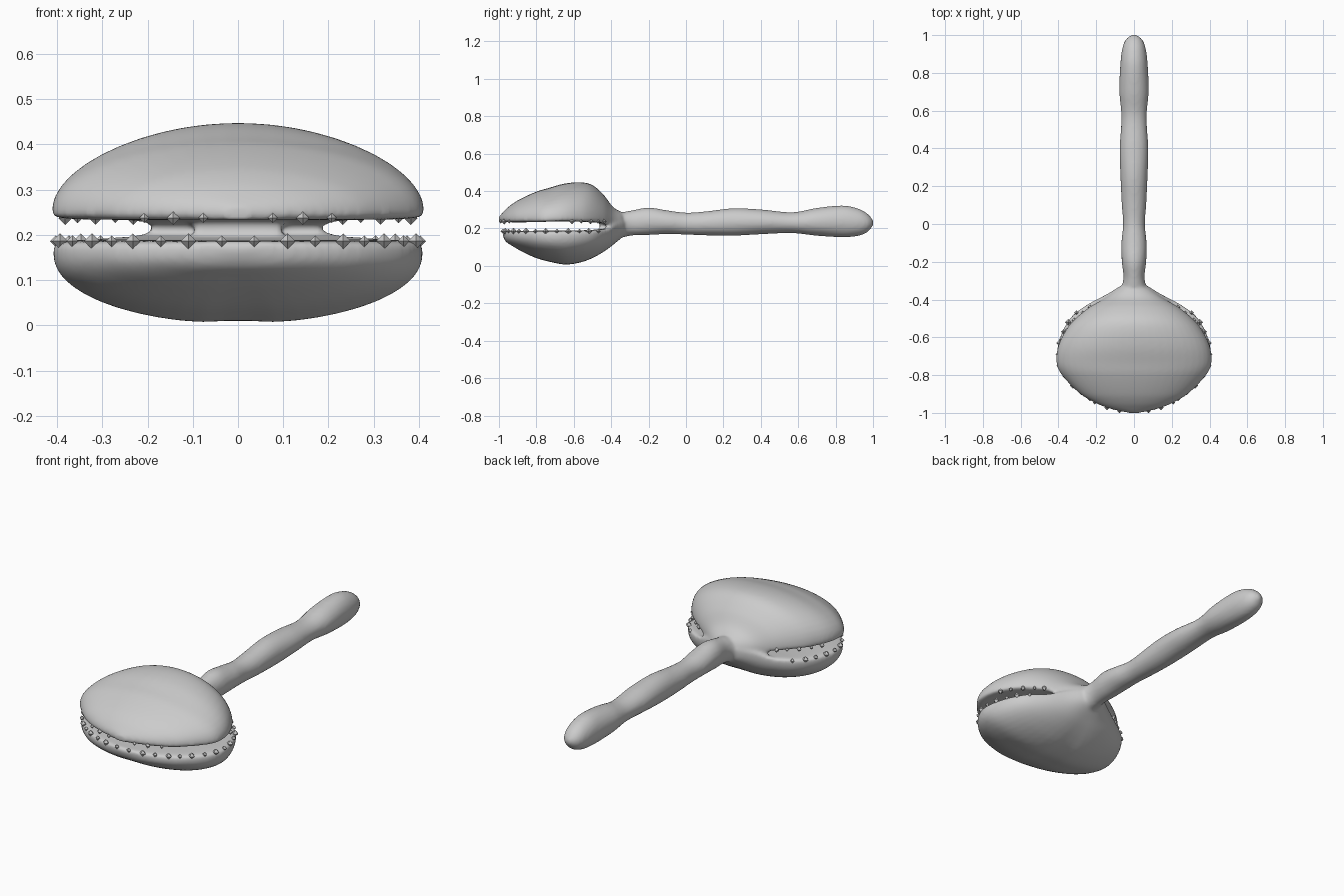
import bpy, bmesh, math
from mathutils import Vector

if "Cube" in bpy.data.objects:
    bpy.data.objects.remove(bpy.data.objects["Cube"])


def sample(table, y):
    """Smooth interpolation of rows (y, a, b, ...) at position y."""
    n = len(table)
    i = max(0, min(n - 2, sum(1 for r in table if r[0] <= y) - 1))
    p0, p1 = table[i], table[i + 1]
    d = p1[0] - p0[0]
    t = max(0.0, min(1.0, (y - p0[0]) / d))
    pa, pb = table[max(0, i - 1)], table[min(n - 1, i + 2)]
    out = []
    for k in range(1, len(p0)):
        m0 = (p1[k] - pa[k]) / (p1[0] - pa[0]) * d
        m1 = (pb[k] - p0[k]) / (pb[0] - p0[0]) * d
        out.append((2*t**3 - 3*t*t + 1) * p0[k] + (t**3 - 2*t*t + t) * m0
                   + (3*t*t - 2*t**3) * p1[k] + (t**3 - t*t) * m1)
    return out


def loft(bm, table, section, steps=70, sides=48):
    """Closed tube of sections along y, capped at both ends."""
    y0, y1 = table[0][0], table[-1][0]
    rings = []
    for s in range(steps + 1):
        y = y0 + (y1 - y0) * (1 - math.cos(math.pi * s / steps)) / 2
        vals = sample(table, y)
        ring = []
        for k in range(sides):
            x, z = section(2 * math.pi * (k + 0.5) / sides, vals)
            ring.append(bm.verts.new((x, y, z)))
        rings.append(ring)
    for a, b in zip(rings, rings[1:]):
        for k in range(sides):
            j = (k + 1) % sides
            bm.faces.new((a[k], a[j], b[j], b[k]))
    bm.faces.new(rings[0])
    bm.faces.new(rings[-1])


def lobe_section(t, v):
    w, outer, mid, inner = v
    w = max(w, 0.005)
    c, s = math.cos(t), math.sin(t)
    x = w * c
    if s > 0:
        h = outer - mid
        if h < 0:  # lower lobe: fuller sides and a shallow groove under it
            return x, mid + h * s ** 0.9 * (1 - 0.05 * math.exp(-(x / 0.06) ** 2))
        return x, mid + h * s
    hollow = 0.012 * (w / 0.4) * (1 - c * c) * (1 if outer > mid else -1)
    return x, mid + (inner - mid) * abs(s) ** 0.35 + hollow


def stem_section(t, v):
    w, top, low = v
    return max(w, 0.004) * math.cos(t), (top + low) / 2 + (top - low) / 2 * math.sin(t)


# Rows: y, half width, outer z, widest z, inner z
UPPER = [(-1.0, .03, .262, .245, .232), (-.98, .12, .285, .25, .23),
         (-.95, .20, .315, .25, .228), (-.9, .285, .35, .25, .226),
         (-.8, .382, .397, .25, .226), (-.74, .41, .415, .252, .228),
         (-.65, .403, .44, .255, .23), (-.56, .36, .447, .255, .228),
         (-.5, .31, .432, .25, .226), (-.44, .235, .38, .245, .22),
         (-.39, .15, .315, .23, .19), (-.34, .085, .285, .22, .18)]
LOWER = [(-.98, .03, .16, .175, .187), (-.965, .12, .13, .165, .19),
         (-.93, .22, .105, .16, .193), (-.88, .30, .075, .16, .196),
         (-.8, .375, .038, .16, .198), (-.72, .407, .016, .16, .2),
         (-.64, .402, .003, .16, .2), (-.55, .37, .018, .165, .2),
         (-.48, .32, .048, .17, .203), (-.42, .235, .085, .18, .21),
         (-.37, .14, .125, .2, .24), (-.33, .075, .16, .21, .25)]
# Rows: y, half width, top z, bottom z
STEM = [(-.46, .10, .28, .16), (-.36, .075, .285, .15), (-.29, .056, .297, .162),
        (-.2, .065, .312, .165), (-.1, .067, .297, .17), (0, .058, .285, .167),
        (.1, .065, .291, .163), (.25, .072, .308, .161), (.4, .076, .302, .169),
        (.57, .067, .287, .175), (.7, .078, .31, .161), (.84, .073, .323, .153),
        (.92, .064, .307, .16), (.97, .048, .28, .18), (.995, .024, .252, .208),
        (1.003, .005, .235, .225)]

# Two lobes and the stem, fused into one soft body
bm = bmesh.new()
loft(bm, UPPER, lobe_section)
loft(bm, LOWER, lobe_section)
loft(bm, STEM, stem_section, 90, 24)
# Wrap every tube the right way round
bmesh.ops.recalc_face_normals(bm, faces=bm.faces)
mesh = bpy.data.meshes.new("trap_body")
bm.to_mesh(mesh)
bm.free()
body = bpy.data.objects.new("trap_body", mesh)
bpy.context.collection.objects.link(body)
rm = body.modifiers.new("fuse", 'REMESH')
rm.mode = 'VOXEL'
rm.voxel_size = 0.009
rm.use_smooth_shade = True
sm = body.modifiers.new("soften", 'SMOOTH')
sm.factor = 0.5
sm.iterations = 6


def teeth(name, table, ys, z, size):
    """Small diamond teeth set along both sides of a lobe's rim."""
    tb = bmesh.new()
    for i, y in enumerate(ys):
        w = sample(table, y)[0] * 0.985
        for side in (-1, 1):
            geo = bmesh.ops.create_uvsphere(tb, u_segments=4, v_segments=2,
                                            radius=size * (1.15 if i % 2 else 0.85))
            bmesh.ops.translate(tb, verts=geo["verts"], vec=Vector((side * w, y, z)))
    me = bpy.data.meshes.new(name)
    tb.to_mesh(me)
    tb.free()
    ob = bpy.data.objects.new(name, me)
    bpy.context.collection.objects.link(ob)


# Teeth on both rims
teeth("lower_teeth", LOWER, [-.979, -.967, -.949, -.922, -.893, -.855, -.805, -.75,
                             -.69, -.63, -.57, -.52, -.47], .186, .015)
teeth("upper_teeth", UPPER, [-.99, -.972, -.945, -.61, -.56, -.51, -.47, -.44], .237, .013)
